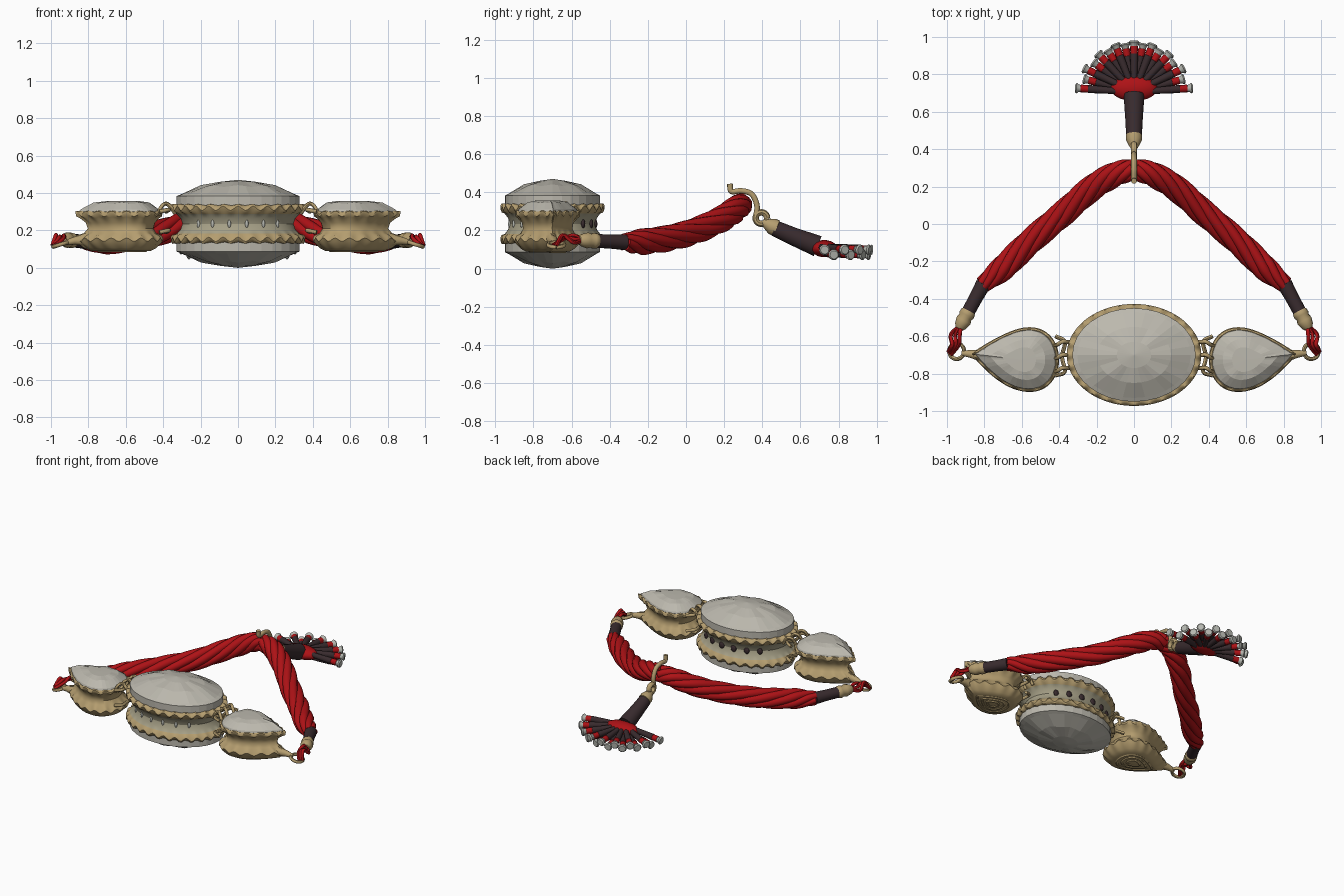
import bpy, bmesh, math
from mathutils import Vector, Matrix

if "Cube" in bpy.data.objects:
    bpy.data.objects.remove(bpy.data.objects["Cube"])

def mat(name, r, g, b):
    m = bpy.data.materials.new(name)
    m.diffuse_color = (r, g, b, 1)
    m.use_nodes = True
    m.node_tree.nodes["Principled BSDF"].inputs["Base Color"].default_value = m.diffuse_color
    return m

GEM = mat("clear_grey_stone", .50, .48, .42)
GOLD = mat("antique_gold", .46, .34, .16)
OLIVE = mat("pale_olive_metal", .38, .35, .24)
RED = mat("red_cord", .42, .006, .008)
DARK = mat("dark_brown_wrap", .040, .024, .027)
SILVER = mat("silver_tip", .46, .47, .43)
TAU = 2 * math.pi

def finish(bm, name, mats, smooth=True):
    bmesh.ops.recalc_face_normals(bm, faces=bm.faces)
    for f in bm.faces:
        f.smooth = smooth
    me = bpy.data.meshes.new(name)
    bm.to_mesh(me)
    bm.free()
    for m in mats:
        me.materials.append(m)
    ob = bpy.data.objects.new(name, me)
    bpy.context.collection.objects.link(ob)
    if smooth:
        bpy.ops.object.select_all(action='DESELECT')
        ob.select_set(True)
        bpy.context.view_layer.objects.active = ob
        bpy.ops.object.shade_smooth_by_angle(angle=math.radians(45))
    return ob

def bridge(bm, loops, idx=None, caps=True):
    n = len(loops[0])
    for k in range(len(loops) - 1):
        for i in range(n):
            j = (i + 1) % n
            f = bm.faces.new((loops[k][i], loops[k][j], loops[k + 1][j], loops[k + 1][i]))
            f.material_index = idx[k] if idx else 0
    if caps:
        for lp, m in ((loops[0], 0), (loops[-1], -1)):
            bm.faces.new(lp).material_index = idx[m] if idx else 0

def loft(name, outline, rings, mats, idx=None, n=96, waves=0, smooth=True):
    """rings: (scale, z, wave height) stacked along one outline"""
    bm = bmesh.new()
    loops = []
    for s, z, a in rings:
        lp = []
        for i in range(n):
            t = TAU * i / n
            x, y = outline(t, s)
            lp.append(bm.verts.new((x, y, z + a * math.cos(waves * t))))
        loops.append(lp)
    bridge(bm, loops, idx)
    return finish(bm, name, mats, smooth)

def spline(pts, steps=10):
    P = [Vector(p) for p in pts]
    P = [2 * P[0] - P[1]] + P + [2 * P[-1] - P[-2]]
    out = []
    for a, b, c, d in zip(P, P[1:], P[2:], P[3:]):
        for k in range(steps):
            u = k / steps
            out.append(.5 * (2 * b + (c - a) * u + (2 * a - 5 * b + 4 * c - d) * u * u
                             + (3 * b - a - 3 * c + d) * u ** 3))
    return out + [P[-2]]

def frames(pts):
    for i, p in enumerate(pts):
        t = (pts[min(i + 1, len(pts) - 1)] - pts[max(i - 1, 0)]).normalized()
        up = Vector((0, 0, 1)) if abs(t.z) < .95 else Vector((1, 0, 0))
        u = t.cross(up).normalized()
        yield p, u, t.cross(u)

def add_tube(bm, pts, radii, n=10, idx=None):
    if isinstance(radii, (int, float)):
        radii = [radii] * len(pts)
    loops = []
    prev = None
    for i, p in enumerate(pts):
        t = (pts[min(i + 1, len(pts) - 1)] - pts[max(i - 1, 0)]).normalized()
        u = prev - t * prev.dot(t) if prev else t.orthogonal()
        u.normalize()
        prev = u
        v = t.cross(u)
        loops.append([bm.verts.new(p + radii[i] * (u * math.cos(TAU * k / n) + v * math.sin(TAU * k / n)))
                      for k in range(n)])
    bridge(bm, loops, idx)

def tube(name, pts, radii, mats, n=12, idx=None):
    bm = bmesh.new()
    add_tube(bm, [Vector(p) for p in pts], radii, n, idx)
    return finish(bm, name, mats)

def ring(name, c, r, thick, ax, ay, m=GOLD):
    c, ax, ay = Vector(c), Vector(ax), Vector(ay)
    pts = [c + r * (ax * math.cos(TAU * i / 28) + ay * math.sin(TAU * i / 28)) for i in range(29)]
    return tube(name, pts, thick, [m], 8)

def ball(name, c, r, m):
    bm = bmesh.new()
    bmesh.ops.create_uvsphere(bm, u_segments=20, v_segments=12, radius=1,
                              matrix=Matrix.Translation(c) @ Matrix.Diagonal((*r, 1)))
    return finish(bm, name, [m])

# ---- centre piece: two faceted oval stones on a pinched scalloped mount
def oval(t, s):
    return .33 * s * math.cos(t), -.70 + .25 * s * math.sin(t)

for nm, sg in (("upper", 1), ("lower", -1)):
    Z = lambda z: .235 + sg * (z - .235)
    loft(nm + "_centre_stone", oval, [(.96, Z(.315), 0), (1, Z(.335), 0), (1, Z(.383), 0), (.92, Z(.393), 0),
         (.60, Z(.437), .005 * sg), (.28, Z(.46), 0), (.01, Z(.47), 0)], [GEM], n=32, waves=8, smooth=False)
    loft(nm + "_centre_rim", oval, [(.90, Z(.235), 0), (.93, Z(.265), 0), (1.0, Z(.288), 0), (1.07, Z(.305), .010),
         (1.09, Z(.318), .012), (1.07, Z(.33), .012), (1.02, Z(.336), .004), (.95, Z(.336), 0)],
         [OLIVE, GOLD], [0, 0, 1, 1, 1, 1, 1], n=168, waves=28)
for i in range(6):
    x, y = oval(math.radians(45 + 18 * i), .905)
    ball("back_mount_hole", (x, y, .235), (.021, .012, .024), DARK)
    x, y = oval(math.radians(225 + 18 * i), .905)
    ball("front_mount_bead", (x, y, .235), (.009, .009, .022), SILVER)

# ---- side pieces, cords and links on both sides
for sg, side in ((1, "right"), (-1, "left")):
    def drop(t, s):
        x = .635 + .225 * math.cos(t)
        y = .165 / .77 * math.sin(t) * abs(math.sin(t / 2)) + .03 * max(0, math.cos(t)) ** 2
        return sg * (.60 + s * (x - .60)), -.725 + s * y

    loft(side + "_drop_stone", drop, [(.92, .275, 0), (.96, .30, 0), (.93, .312, 0), (.66, .346, .003),
         (.40, .356, 0), (.01, .357, 0)], [GEM], n=40, waves=8, smooth=False)
    loft(side + "_drop_mount", drop, [(.70, .09, 0), (.86, .105, 0), (1.0, .135, .006), (1.05, .15, .009),
         (1.0, .165, .009), (.86, .185, 0), (.78, .21, 0), (.82, .24, 0), (.95, .268, .004),
         (1.03, .282, .008), (1.03, .295, .008), (.97, .302, .003), (.90, .295, 0)], [GOLD], n=144, waves=18)
    # swirling relief underneath
    for k, s in enumerate((.2, .38, .56)):
        pts = [Vector((*drop(TAU * i / 40, s), .092)) for i in range(41)]
        tube(side + "_base_relief", pts, .009, [GOLD], 6)
    # outer tip and loop
    tube(side + "_tip", [(sg * .78, -.71, .15), (sg * .87, -.695, .145), (sg * .92, -.69, .135)],
         [.04, .022, .014], [GOLD])
    ring(side + "_end_loop", (sg * .948, -.68, .125), .042, .011, (.95 * sg, 0, -.3), (0, 1, 0))
    # hinge links beside the centre piece
    for y in (-.63, -.70, -.77):
        arc = spline([(sg * .335, y, .29), (sg * .36, y, .325), (sg * .385, y, .343),
                      (sg * .41, y - .015, .325), (sg * .43, y - .02, .28)], 5)
        tube(side + "_hinge_link", arc, .011, [GOLD], 8)
    for z in (.30, .19):
        bar = spline([(sg * .42, -.60, z), (sg * .37, -.63, z + .01), (sg * .385, -.71, z),
                      (sg * .37, -.79, z + .01), (sg * .42, -.81, z)], 5)
        tube(side + "_hinge_bar", bar, .011, [GOLD], 8)

    # thin red threads through the loop
    bm = bmesh.new()
    for d in (-.018, 0, .018):
        add_tube(bm, spline([(sg * (.985 + d * .4), -.69 + d * .5, .12), (sg * (.955 + d), -.645, .165 + d * .6),
                             (sg * (.955 + d * 1.3), -.59, .155 - d), (sg * .925, -.54, .15)], 5), .011, 8)
    finish(bm, side + "_threads", [RED])
    # gold cap and dark sleeve
    a, b = Vector((sg * .935, -.56, .15)), Vector((sg * .805, -.32, .138))
    L = lambda u: a.lerp(b, u)
    tube(side + "_cord_cap", [L(u) for u in (0, .06, .18, .26, .30, .38, .42)],
         [.022, .033, .042, .036, .042, .040, .03], [GOLD], 16)
    tube(side + "_cord_sleeve", [L(.38), L(.7), L(1)], [.036, .037, .041], [DARK], 16)

    # twisted rope
    path = spline([(sg * .81, -.325, .138), (sg * .70, -.235, .14), (sg * .55, -.09, .16), (sg * .38, .055, .20),
                   (sg * .22, .195, .265), (sg * .09, .27, .32), (0, .29, .335)], 9)
    bm = bmesh.new()
    N = len(path) - 1
    R = [.045 + .024 * min(1, 6 * i / N) - .010 * max(0, i / N - .75) * 4 for i in range(N + 1)]
    for k in range(6):
        strand = []
        for i, (p, u, v) in enumerate(frames(path)):
            w = TAU * (k / 6 + 1.3 * sg * i / N)
            strand.append(p + .60 * R[i] * (u * math.cos(w) + v * math.sin(w)))
        add_tube(bm, strand, [r * .42 for r in R], 10)
    add_tube(bm, path, [r * .6 for r in R], 10)
    finish(bm, side + "_twisted_rope", [RED])

# ---- hook over the rope
hook = spline([(0, .23, .445), (0, .238, .405), (0, .29, .408), (0, .345, .39), (0, .372, .33), (0, .365, .265)], 6)
tube("hook", hook, .015, [GOLD], 10)
ring("hook_ring", (0, .395, .265), .030, .017, (0, 1, 0), (0, 0, 1))
tube("tassel_cap", [(0, .405, .245), (0, .425, .235), (0, .45, .222), (0, .475, .212), (0, .48, .21)],
     [.018, .030, .043, .044, .03], [GOLD], 16)
tube("tassel_sleeve", [(0, .465, .212), (0, .56, .17), (0, .69, .118)], [.042, .047, .056], [DARK], 20)
ball("tassel_knot", (0, .725, .105), (.125, .068, .045), RED)

# ---- fringe fan, two layers: dark stem, red band, silver tip
def fringe(name, ang, reach, z0, z1):
    d = Vector((math.cos(ang), math.sin(ang), 0))
    o = Vector((0, .705, 0))
    us = [.06, reach - .07, reach - .07, reach - .03, reach - .03, reach - .018, reach - .008, reach]
    pts = [o + d * u + Vector((0, 0, z0 + (z1 - z0) * u / reach)) for u in us]
    pts[2] += d * .001
    pts[4] += d * .001
    tube(name, pts, [.016, .022, .020, .021, .018, .021, .029, .022],
         [DARK, RED, SILVER], 10, [0, 1, 1, 2, 2, 2, 2])

for i in range(9):
    fringe("upper_fringe", math.radians(4 + 172 * i / 8), .315 - .04 * math.sin(math.pi * i / 8), .12, .098)
for i in range(8):
    fringe("lower_fringe", math.radians(14.75 + 21.5 * i), .28 - .015 * math.sin(math.pi * i / 7), .09, .072)
